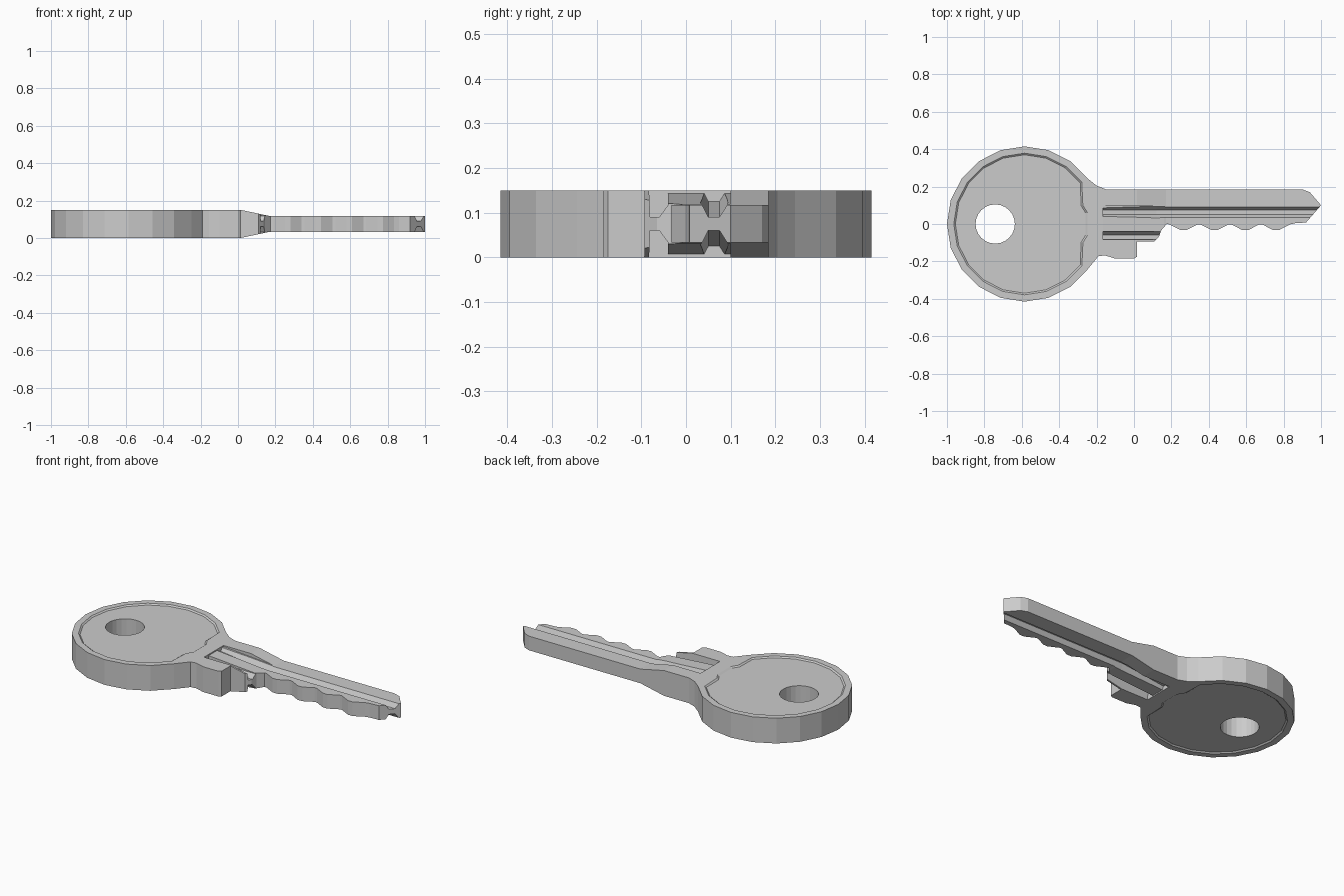
import bpy, bmesh
from math import cos, sin, radians

if "Cube" in bpy.data.objects:
    bpy.data.objects.remove(bpy.data.objects["Cube"])

CX, MID = -0.585, 0.075          # bow centre, middle of the thickness


def loft(name, sections):
    """Closed solid through matching rings of 3D points."""
    bm = bmesh.new()
    rings = [[bm.verts.new(p) for p in s] for s in sections]
    n = len(rings[0])
    for a, b in zip(rings, rings[1:]):
        for i in range(n):
            j = (i + 1) % n
            bm.faces.new((a[i], a[j], b[j], b[i]))
    bm.faces.new(rings[0][::-1])
    bm.faces.new(rings[-1])
    bmesh.ops.recalc_face_normals(bm, faces=bm.faces)
    me = bpy.data.meshes.new(name)
    bm.to_mesh(me)
    bm.free()
    ob = bpy.data.objects.new(name, me)
    bpy.context.collection.objects.link(ob)
    return ob


def boolean(target, cutter, op='DIFFERENCE'):
    """Apply a boolean and drop the cutter."""
    mod = target.modifiers.new("cut", 'BOOLEAN')
    mod.operation, mod.solver, mod.object = op, 'EXACT', cutter
    dg = bpy.context.evaluated_depsgraph_get()
    me = bpy.data.meshes.new_from_object(target.evaluated_get(dg))
    target.modifiers.clear()
    target.data = me
    bpy.data.objects.remove(cutter)


def cut_both_sides(target, name, sections):
    """Cut the top and its mirror image on the underside."""
    boolean(target, loft(name, sections))
    boolean(target, loft(name, [[(x, y, 2 * MID - z) for x, y, z in s] for s in sections]))


def arc(r, step=18, a0=36, a1=324):
    return [(CX + r * cos(radians(a)), r * sin(radians(a))) for a in range(a0, a1 + 1, step)]


# Outline: faceted bow, stop shoulder, teeth, tip, straight back
outline = arc(0.415)
outline += [(-0.19, -0.172), (-0.155, -0.168), (-0.10, -0.185), (0.0, -0.185),
            (0.015, -0.175), (0.015, -0.093), (0.11, -0.093), (0.135, -0.065),
            (0.145, -0.035), (0.175, 0.0)]
for i in range(4):
    x = 0.19 + 0.165 * i
    outline += [(x, -0.002), (x + 0.06, -0.033), (x + 0.09, -0.033), (x + 0.15, -0.002)]
outline += [(0.86, 0.004), (0.92, 0.008), (1.0, 0.10), (0.94, 0.17), (0.90, 0.185),
            (-0.15, 0.185), (-0.20, 0.205)]
key = loft("key", [[(x, y, z) for x, y in outline] for z in (0, 2 * MID)])

# Thickness: full bow and neck tapering to the thinner blade
side = [(-1.1, 0), (0.015, 0), (0.17, 0.033), (1.1, 0.033),
        (1.1, 0.117), (0.17, 0.117), (0.015, 0.15), (-1.1, 0.15)]
boolean(key, loft("thickness", [[(x, y, z) for x, z in side] for y in (-0.6, 0.6)]), 'INTERSECT')

# Ring hole
hole = arc(0.105, 15, 0, 345)
boolean(key, loft("ring_hole", [[(x - 0.157, y, z) for x, y in hole] for z in (-0.1, 0.3)]))


# Shallow sunken panel on both faces of the bow
def panel(r, x, z):
    edge = [(x, -0.10), (x + 0.025, -0.06), (x + 0.025, 0.06), (x, 0.10)]
    return [(px, py, z) for px, py in arc(r) + edge]


cut_both_sides(key, "bow_panel", [panel(0.37, -0.284, 0.143), panel(0.38, -0.272, 0.151),
                                  panel(0.38, -0.272, 0.2)])

# Sloping flat in the neck
cut_both_sides(key, "neck_ramp", [[(x, -0.045, z), (x, 0.10, z), (x, 0.10, 0.2), (x, -0.045, 0.2)]
                                  for x, z in ((-0.165, 0.143), (0.17, 0.1185))])

# Keyway groove along the blade, fading out in the neck
groove = [(0.05, 0.09), (0.075, 0.09), (0.092, 0.117), (0.10, 0.14), (0.10, 0.2),
          (0.02, 0.2), (0.02, 0.14), (0.036, 0.117)]
cut_both_sides(key, "blade_groove", [[(x, y, z + d) for y, z in groove]
                                     for x, d in ((-0.165, 0.035), (0.12, 0), (1.1, 0))])

# Short lower groove beside the shoulder
lower = [(-0.08, 0.09), (-0.06, 0.09), (-0.04, 0.117), (-0.04, 0.2), (-0.085, 0.2)]
cut_both_sides(key, "shoulder_groove", [[(x, y, z) for y, z in lower] for x in (-0.165, 0.2)])
